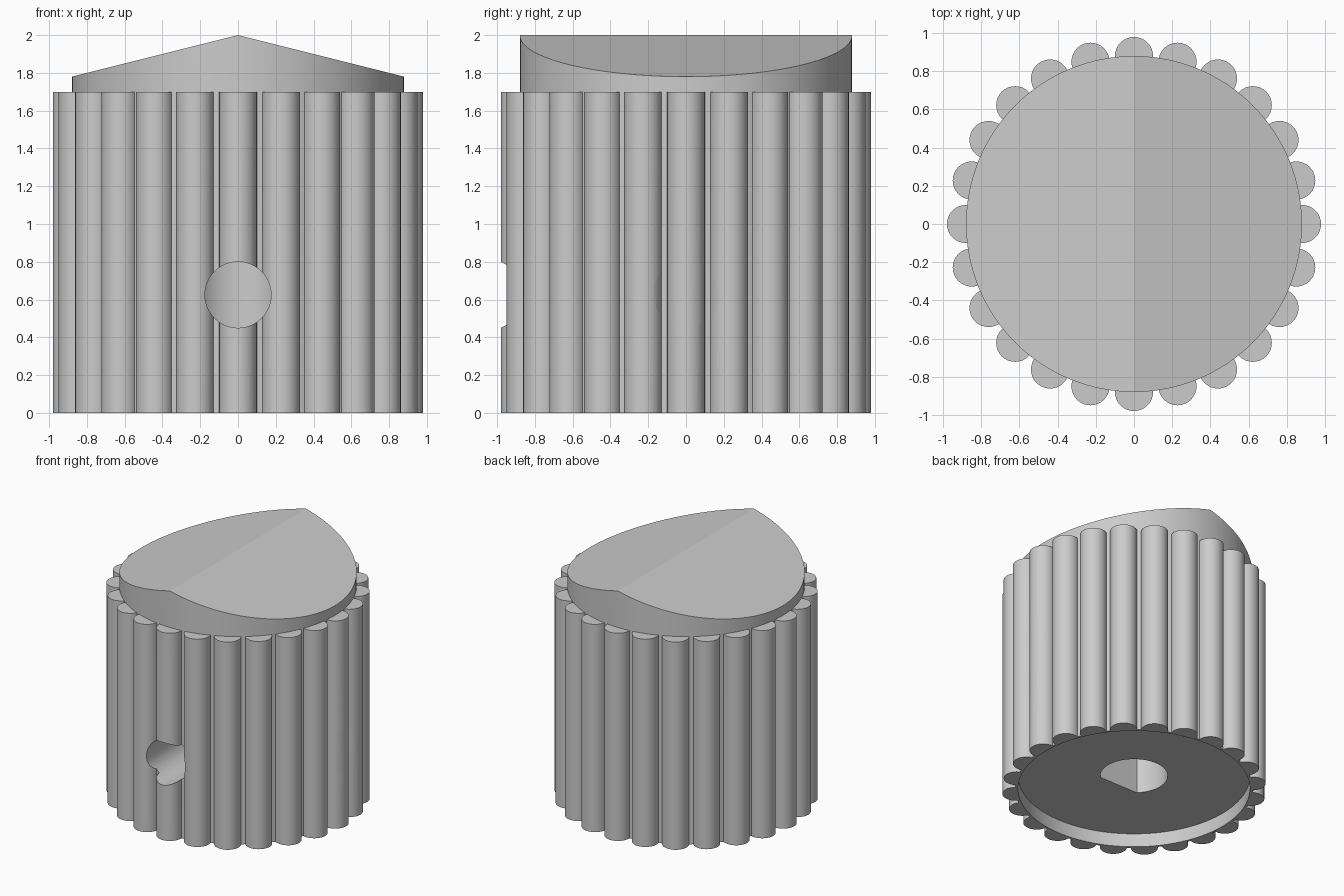
import bpy, bmesh, math
from mathutils import Matrix, Vector

if "Cube" in bpy.data.objects:
    bpy.data.objects.remove(bpy.data.objects["Cube"])

R_BODY, RIDGES, RIDGE_R, RIDGE_TOP = 0.88, 24, 0.1, 1.70

grey = bpy.data.materials.new("light grey plastic")
grey.diffuse_color = (0.6, 0.6, 0.6, 1)
grey.use_nodes = True
grey.node_tree.nodes["Principled BSDF"].inputs["Base Color"].default_value = grey.diffuse_color


def add_cylinder(bm, r, z0, z1, segs, x=0, y=0):
    """Upright capped cylinder added to bm."""
    m = Matrix.Translation((x, y, (z0 + z1) / 2))
    return bmesh.ops.create_cone(bm, cap_ends=True, segments=segs, radius1=r,
                                 radius2=r, depth=z1 - z0, matrix=m)["verts"]


def to_object(bm, name):
    bmesh.ops.recalc_face_normals(bm, faces=bm.faces[:])
    me = bpy.data.meshes.new(name)
    bm.to_mesh(me)
    bm.free()
    me.materials.append(grey)
    ob = bpy.data.objects.new(name, me)
    bpy.context.collection.objects.link(ob)
    return ob


# core with a shallow gabled top, folded along x = 0
bm = bmesh.new()
add_cylinder(bm, R_BODY, 0, 2, 128)
bmesh.ops.bisect_plane(bm, geom=bm.verts[:] + bm.edges[:] + bm.faces[:], dist=1e-4,
                       plane_co=(0, 0, 0), plane_no=(1, 0, 0))
for v in bm.verts:
    if v.co.z > 1:
        v.co.z = 2 - 0.25 * abs(v.co.x)
knob = to_object(bm, "knob")

# ring of grip ridges
bm = bmesh.new()
for i in range(RIDGES):
    a = 2 * math.pi * i / RIDGES
    add_cylinder(bm, RIDGE_R, 0, RIDGE_TOP, 32, R_BODY * math.cos(a), R_BODY * math.sin(a))
ridges = to_object(bm, "grip_ridges")

# shallow recess underneath
bm = bmesh.new()
add_cylinder(bm, 0.86, -0.2, 0.11, 128)
recess = to_object(bm, "recess_cutter")

# D-shaped shaft bore, flat towards the front
bm = bmesh.new()
for v in add_cylinder(bm, 0.25, 0.03, 1.0, 64):
    v.co.y = max(v.co.y, -0.177)
bore = to_object(bm, "shaft_bore_cutter")


# set screw holes on the right and the front
def screw_cutter(name, rot):
    bm = bmesh.new()
    add_cylinder(bm, 0.175, 0, 1.2, 48)
    bm.transform(Matrix.Translation((0, 0, 0.625)) @ rot)
    return to_object(bm, name)


screw_right = screw_cutter("right_screw_cutter", Matrix.Rotation(math.pi / 2, 4, 'Y'))
screw_front = screw_cutter("front_screw_cutter", Matrix.Rotation(math.pi / 2, 4, 'X'))

# join and cut
bpy.context.view_layer.objects.active = knob
for tool, op in ((ridges, 'UNION'), (recess, 'DIFFERENCE'), (bore, 'DIFFERENCE'),
                 (screw_right, 'DIFFERENCE'), (screw_front, 'DIFFERENCE')):
    tool.hide_render = True
    mod = knob.modifiers.new(tool.name, 'BOOLEAN')
    mod.object, mod.operation, mod.solver = tool, op, 'EXACT'
    bpy.ops.object.modifier_apply(modifier=mod.name)
    bpy.data.objects.remove(tool)

bpy.ops.object.select_all(action='DESELECT')
knob.select_set(True)
bpy.ops.object.shade_smooth_by_angle(angle=math.radians(13))
